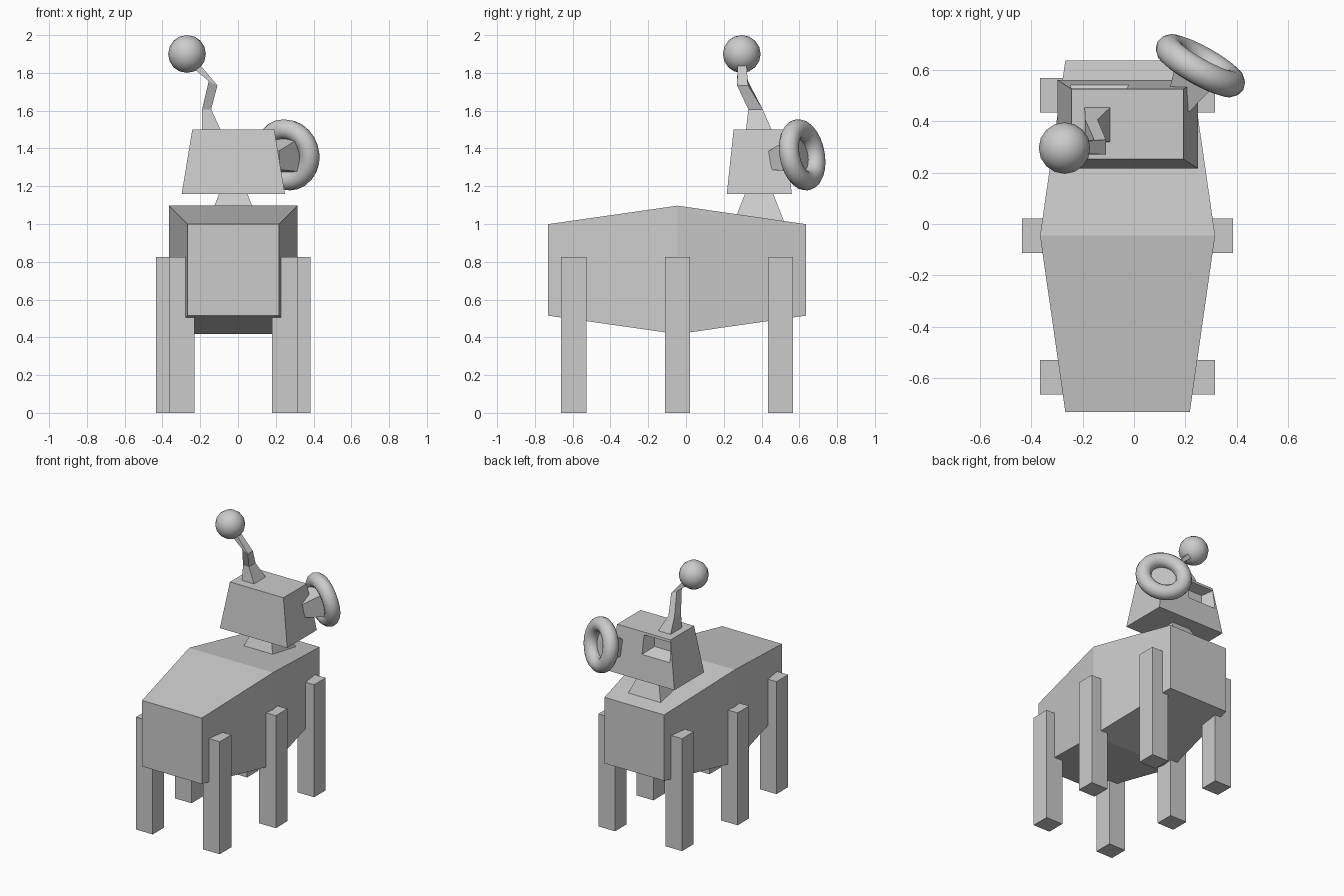
import bpy, bmesh, math
from mathutils import Vector, Matrix

if "Cube" in bpy.data.objects:
    bpy.data.objects.remove(bpy.data.objects["Cube"])

CX = -0.025  # symmetry plane of the body


def loft(name, rings):
    """Closed mesh through a list of equal-sized point rings."""
    bm = bmesh.new()
    loops = [[bm.verts.new(p) for p in ring] for ring in rings]
    n = len(loops[0])
    for a, b in zip(loops, loops[1:]):
        for i in range(n):
            j = (i + 1) % n
            bm.faces.new((a[i], a[j], b[j], b[i]))
    bm.faces.new(loops[0][::-1])
    bm.faces.new(loops[-1])
    bmesh.ops.recalc_face_normals(bm, faces=bm.faces)
    me = bpy.data.meshes.new(name)
    bm.to_mesh(me)
    bm.free()
    ob = bpy.data.objects.new(name, me)
    bpy.context.collection.objects.link(ob)
    return ob


def rect_z(x, y, z, hx, hy):
    return [(x + sx * hx, y + sy * hy, z) for sx, sy in ((-1, -1), (1, -1), (1, 1), (-1, 1))]


def rect_y(x, y, z, hx, hz):
    return [(x + sx * hx, y, z + sz * hz) for sx, sz in ((-1, -1), (1, -1), (1, 1), (-1, 1))]


def smooth(name):
    ob = bpy.context.object
    ob.name = name
    bpy.ops.object.shade_smooth_by_angle(angle=math.radians(50))
    return ob


# Body: square section, widest in the middle
loft("body", [rect_y(CX, y, 0.757, h, h) for y, h in ((-0.73, 0.242), (-0.045, 0.34), (0.635, 0.242))])

# Six legs
for label, y, off in (("front", -0.595, 0.272), ("middle", -0.045, 0.342), ("back", 0.5, 0.272)):
    for side, s in (("left", -1), ("right", 1)):
        loft(f"{label}_{side}_leg", [rect_z(CX + s * off, y, z, 0.068, 0.067) for z in (0, 0.825)])

# Neck
loft("neck", [rect_z(CX, 0.387, 0.98, 0.145, 0.145), rect_z(CX, 0.387, 1.165, 0.073, 0.073)])

# Head with a tapered recess in its back face
head = loft("head", [rect_z(CX, 0.388, 1.16, 0.273, 0.172), rect_z(CX, 0.388, 1.5, 0.217, 0.136)])
cutter = loft("recess_cutter", [rect_y(-0.135, 0.58, 1.41, 0.13, 0.083),
                                rect_y(-0.135, 0.45, 1.42, 0.075, 0.045)])
cutter.hide_render = True
cutter.hide_viewport = True
cut = head.modifiers.new("recess", 'BOOLEAN')
cut.operation = 'DIFFERENCE'
cut.solver = 'EXACT'
cut.object = cutter

# Ear: ring on a flared square stub
centre = Vector((0.258, 0.615, 1.366))
axis = Vector((0.48, 0.86, 0.17)).normalized()
across = axis.cross(Vector((0, 0, 1))).normalized()
upward = across.cross(axis)
bpy.ops.mesh.primitive_torus_add(major_radius=0.138, minor_radius=0.053,
                                 major_segments=24, minor_segments=12)
ring = smooth("ear_ring")
frame = Matrix((across, upward, axis)).transposed().to_4x4()
ring.matrix_world = Matrix.Translation(centre) @ frame
loft("ear_stub", [[centre + axis * d + across * (sx * h) + upward * (sz * h)
                   for sx, sz in ((-1, -1), (1, -1), (1, 1), (-1, 1))]
                  for d, h in ((-0.17, 0.05), (-0.015, 0.09))])

# Bent antenna with a ball tip
loft("antenna", [rect_z(-0.14, 0.387, 1.49, 0.052, 0.07),
                 rect_z(-0.166, 0.368, 1.607, 0.024, 0.038),
                 [(x, y, 1.745 - 0.5 * (x + 0.132)) for x, y, _ in rect_z(-0.132, 0.299, 0, 0.023, 0.029)],
                 [(x, y, 1.85 + 1.0 * (x + 0.235)) for x, y, _ in rect_z(-0.235, 0.297, 0, 0.015, 0.022)]])
bpy.ops.mesh.primitive_uv_sphere_add(segments=16, ring_count=8, radius=0.1, location=(-0.27, 0.295, 1.9))
smooth("antenna_ball")
